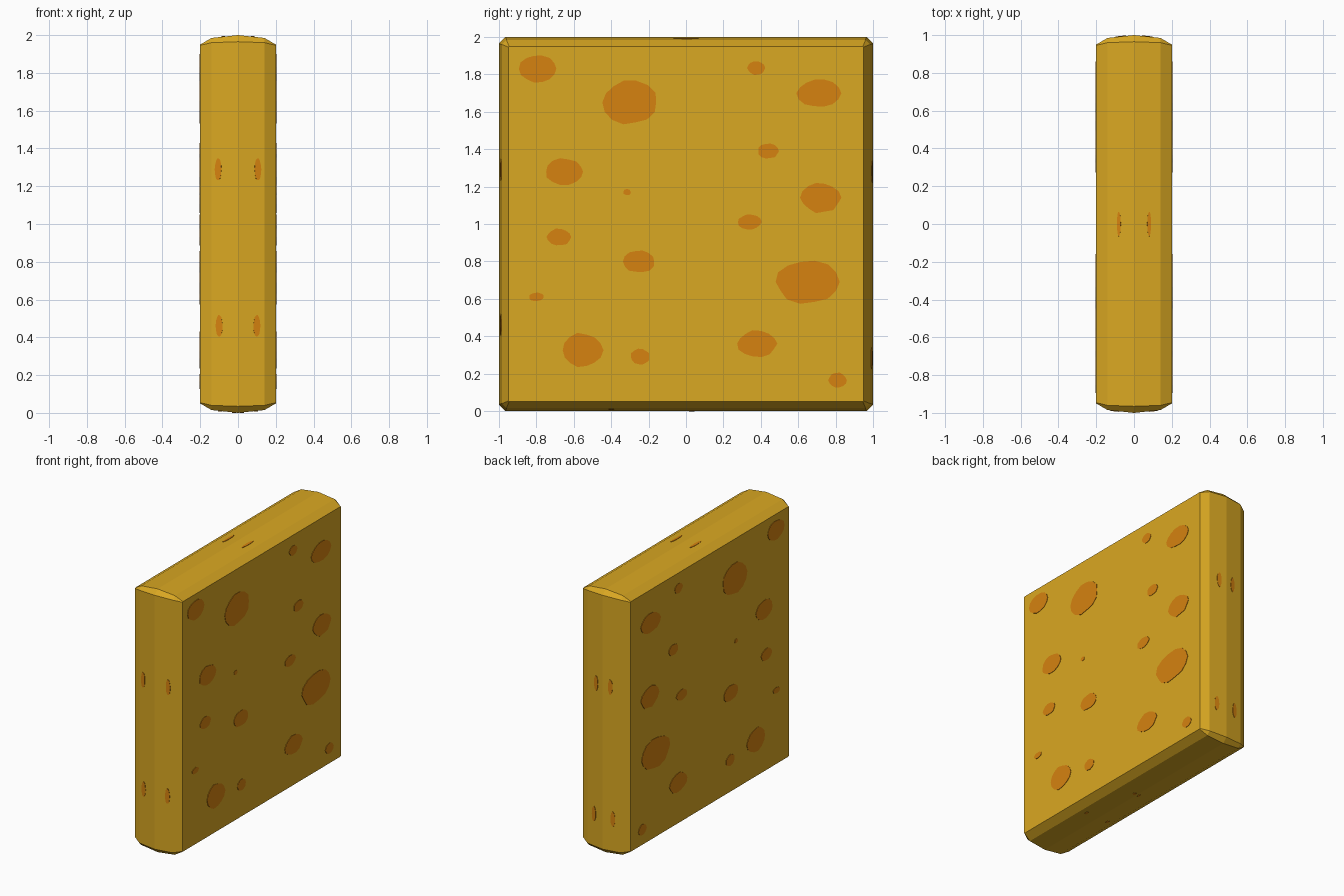
import bpy, bmesh, math, random
from mathutils import Vector

if "Cube" in bpy.data.objects:
    bpy.data.objects.remove(bpy.data.objects["Cube"])

random.seed(4)


def material(name, col):
    m = bpy.data.materials.new(name)
    m.diffuse_color = (*col, 1)
    m.use_nodes = True
    m.node_tree.nodes["Principled BSDF"].inputs["Base Color"].default_value = m.diffuse_color
    return m


YELLOW = material("cheese yellow", (0.701, 0.392, 0.016))
ORANGE = material("spot orange", (0.672, 0.225, 0.005))


def finish(name, bm, mat):
    bmesh.ops.recalc_face_normals(bm, faces=bm.faces)
    me = bpy.data.meshes.new(name)
    bm.to_mesh(me)
    bm.free()
    me.materials.append(mat)
    ob = bpy.data.objects.new(name, me)
    bpy.context.collection.objects.link(ob)
    return ob


# Slab: chamfered square rings lofted along x, bulging on the rims
def ring(bm, x, h, c):
    k = h - c
    pts = [(h, -k), (h, k), (k, h), (-k, h), (-h, k), (-h, -k), (-k, -h), (k, -h)]
    return [bm.verts.new((x, y, z + 1)) for y, z in pts]


half = [(0.2, 0.95, 0.004), (0.14, 0.985, 0.025), (0, 1.0, 0.035)]
sections = [(-x, h, c) for x, h, c in half] + half[-2::-1]
bm = bmesh.new()
rings = [ring(bm, *s) for s in sections]
for a, b in zip(rings, rings[1:]):
    for i in range(8):
        j = (i + 1) % 8
        bm.faces.new((a[i], a[j], b[j], b[i]))
bm.faces.new(rings[0])
bm.faces.new(rings[-1])
finish("slab", bm, YELLOW)


# Thin elliptical plate lying on a surface
def spot(bm, centre, u, v, ru, rv, n=14, wobble=0.06, lift=0.003):
    u, v = Vector(u).normalized(), Vector(v).normalized()
    nrm = u.cross(v)
    outer, inner = [], []
    for i in range(n):
        a = 2 * math.pi * i / n
        r = 1 + random.uniform(-wobble, wobble)
        p = Vector(centre) + u * ru * r * math.cos(a) + v * rv * r * math.sin(a)
        outer.append(bm.verts.new(p + nrm * lift))
        inner.append(bm.verts.new(p - nrm * lift))
    bm.faces.new(outer)
    bm.faces.new(inner[::-1])
    for i in range(n):
        j = (i + 1) % n
        bm.faces.new((outer[i], inner[i], inner[j], outer[j]))


# Spots on both broad sides: y, z, half width, half height
SPOTS = [
    (-.79, 1.83, .10, .075), (-.30, 1.65, .145, .115), (-.65, 1.28, .10, .07),
    (-.68, .93, .065, .045), (-.315, 1.17, .02, .017), (-.25, .80, .083, .06),
    (-.80, .61, .04, .023), (-.555, .325, .11, .09), (-.245, .29, .05, .043),
    (.375, 1.835, .047, .037), (.71, 1.70, .115, .073), (.44, 1.39, .055, .04),
    (.72, 1.14, .105, .08), (.34, 1.01, .063, .04), (.65, .69, .17, .115),
    (.38, .36, .105, .07), (.81, .165, .048, .04)]
bm = bmesh.new()
for y, z, ry, rz in SPOTS:
    spot(bm, (0.2, y, z), (0, 1, 0), (0, 0, 1), ry, rz)
side = finish("side_spots", bm, ORANGE)
mod = side.modifiers.new("Mirror", 'MIRROR')
mod.use_axis[0] = True

# Narrow spots on the rims, mirrored in x and tilted with the bulge
SLOPE = 0.015 / 0.14
bm = bmesh.new()
for s, x, z in [(-1, .105, 1.29), (-1, .1, .46), (1, .06, 1.28), (1, .08, .28)]:
    y = s * (1 - SLOPE * x)
    spot(bm, (x, y, z), (1, -s * SLOPE, 0), (0, 0, -s), .018, .058)
for s, x, y, r in [(1, .08, 0, .065), (-1, .02, .03, .015), (-1, .095, -.4, .015)]:
    z = 1 + s * (1 - SLOPE * x)
    spot(bm, (x, y, z), (1, 0, -s * SLOPE), (0, s, 0), .01, r)
rim = finish("rim_spots", bm, ORANGE)
mod = rim.modifiers.new("Mirror", 'MIRROR')
mod.use_axis[0] = True
